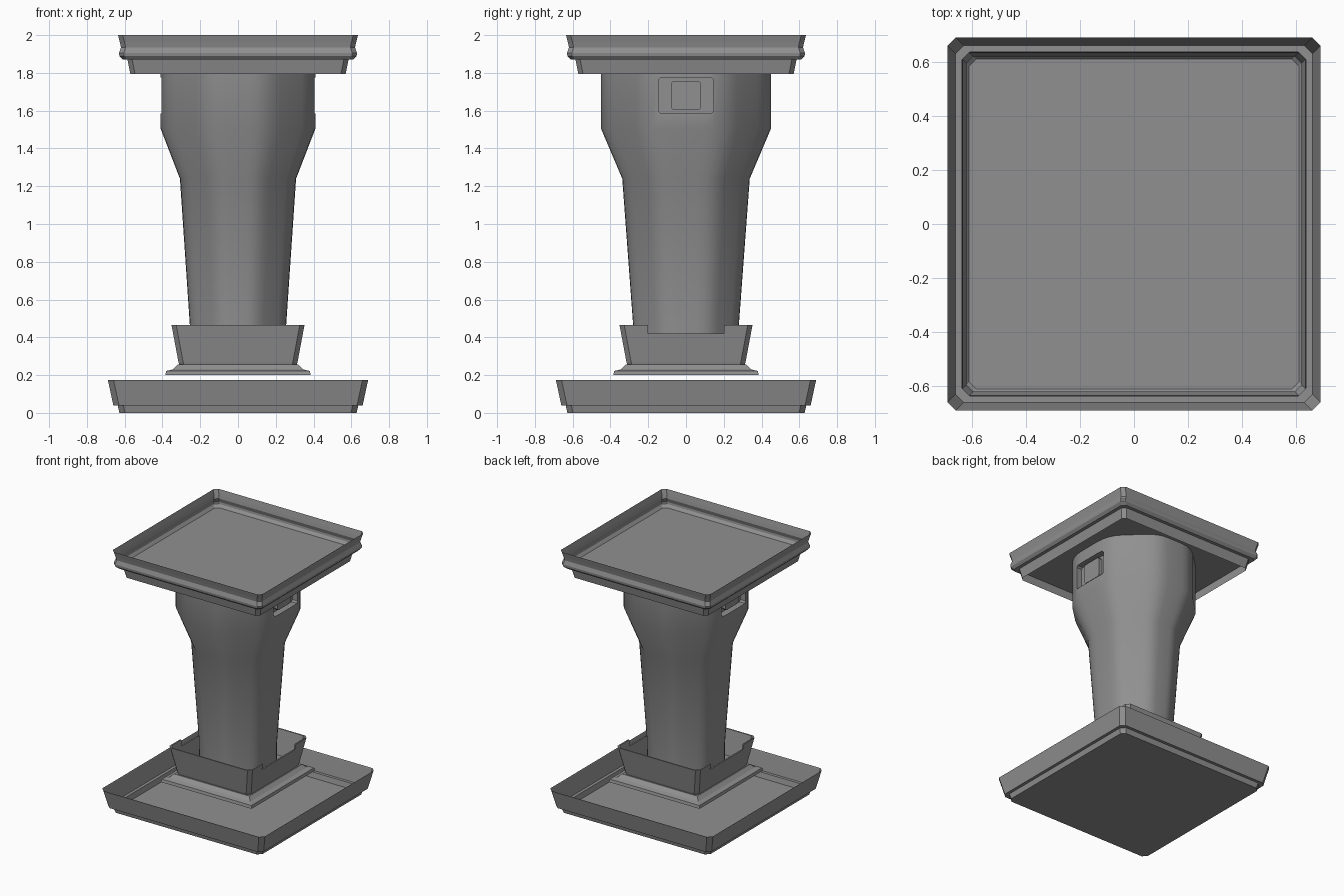
import bpy, bmesh, math
from mathutils import Vector

if "Cube" in bpy.data.objects:
    bpy.data.objects.remove(bpy.data.objects["Cube"])

grey = bpy.data.materials.new("stone grey")
grey.diffuse_color = (0.28, 0.28, 0.28, 1)
grey.use_nodes = True
grey.node_tree.nodes["Principled BSDF"].inputs["Base Color"].default_value = grey.diffuse_color


def loft(name, rings, cap_start=False, cap_end=False, close=False):
    """Skin a list of equal-length point rings."""
    bm = bmesh.new()
    vs = [[bm.verts.new(p) for p in r] for r in rings]
    pairs = list(zip(vs, vs[1:])) + ([(vs[-1], vs[0])] if close else [])
    n = len(vs[0])
    for a, b in pairs:
        for i in range(n):
            j = (i + 1) % n
            bm.faces.new((a[i], a[j], b[j], b[i]))
    if cap_start:
        bm.faces.new(vs[0][::-1])
    if cap_end:
        bm.faces.new(vs[-1])
    bmesh.ops.recalc_face_normals(bm, faces=bm.faces)
    me = bpy.data.meshes.new(name)
    bm.to_mesh(me)
    bm.free()
    me.materials.append(grey)
    ob = bpy.data.objects.new(name, me)
    bpy.context.collection.objects.link(ob)
    return ob


def outline(a, b, c):
    """Rectangle with cut corners, half sizes a and b."""
    if c == 0:
        return [(a, -b), (a, b), (-a, b), (-a, -b)]
    return [(a, -b + c), (a, b - c), (a - c, b), (-a + c, b),
            (-a, b - c), (-a, -b + c), (-a + c, -b), (a - c, -b)]


def square_rings(profile, c):
    return [[(x, y, z) for x, y in outline(h, h, c)] for h, z in profile]


def side_block(name, x0, x1, hy, z0, z1, c):
    """Block along x with cut corners in the side outline."""
    zc, hz = (z0 + z1) / 2, (z1 - z0) / 2
    return loft(name, [[(x, u, zc + v) for u, v in outline(hy, hz, c)]
                       for x in (x0, x1)], True, True)


def select(ob):
    bpy.ops.object.select_all(action='DESELECT')
    ob.select_set(True)
    bpy.context.view_layer.objects.active = ob


def cut(ob, cutter):
    mod = ob.modifiers.new("cut", 'BOOLEAN')
    mod.operation, mod.solver, mod.object = 'DIFFERENCE', 'EXACT', cutter
    select(ob)
    bpy.ops.object.modifier_apply(modifier=mod.name)
    bpy.data.objects.remove(cutter)


# Bottom tray: shallow pan with a ledge inside
loft("bottom_tray", square_rings([(.628, 0), (.637, .04), (.66, .04),
                                  (.687, .165), (.69, .175)], .03),
     cap_start=True)

# Top tray: moulded rim around a flat floor, with a skirt beneath
loft("top_tray", square_rings([(.61, 1.87), (.628, 1.89), (.63, 1.905),
                               (.62, 1.935), (.625, 1.96), (.635, 2.0)], .025),
     cap_start=True)
loft("top_tray_skirt", square_rings([(.57, 1.795), (.585, 1.87)], .025))

# Plinth and the open cup above it
loft("plinth", square_rings([(.385, .2), (.38, .222), (.345, .23),
                             (.32, .255)], 0), True, True)
cup = loft("cup", square_rings([(.31, .25), (.315, .268), (.352, .465),
                                (.342, .465), (.305, .28)], .025), True, True)
cut(cup, side_block("cup_notch", -.6, .6, .2, .42, .55, 0))

# Pillar: rounded octagon that flares towards the top
corners = [Vector(p) for p in [(.41, -.2), (.41, .2), (.15, .45), (-.15, .45),
                               (-.41, .2), (-.41, -.2), (-.15, -.45), (.15, -.45)]]
section = []
for i, p in enumerate(corners):
    a = p + (corners[i - 1] - p) * .28
    b = p + (corners[(i + 1) % 8] - p) * .28
    for k in range(5):
        t = k / 4
        section.append(a * (1 - t) ** 2 + p * 2 * t * (1 - t) + b * t * t)
levels = [(.62, .285), (.622, .465), (.75, 1.24), (1, 1.505), (1, 1.869)]
pillar = loft("pillar", [[(p.x * s, p.y * s, z) for p in section]
                         for s, z in levels], True, True)

# Recessed window with a raised panel on both sides
for s, side in ((1, "right"), (-1, "left")):
    cut(pillar, side_block("recess", s * .36, s * .5, .145, 1.585, 1.775, .012))
    side_block(side + "_panel", s * .35, s * .39, .08, 1.605, 1.757, .012)

select(pillar)
bpy.ops.object.shade_smooth_by_angle(angle=math.radians(30))
